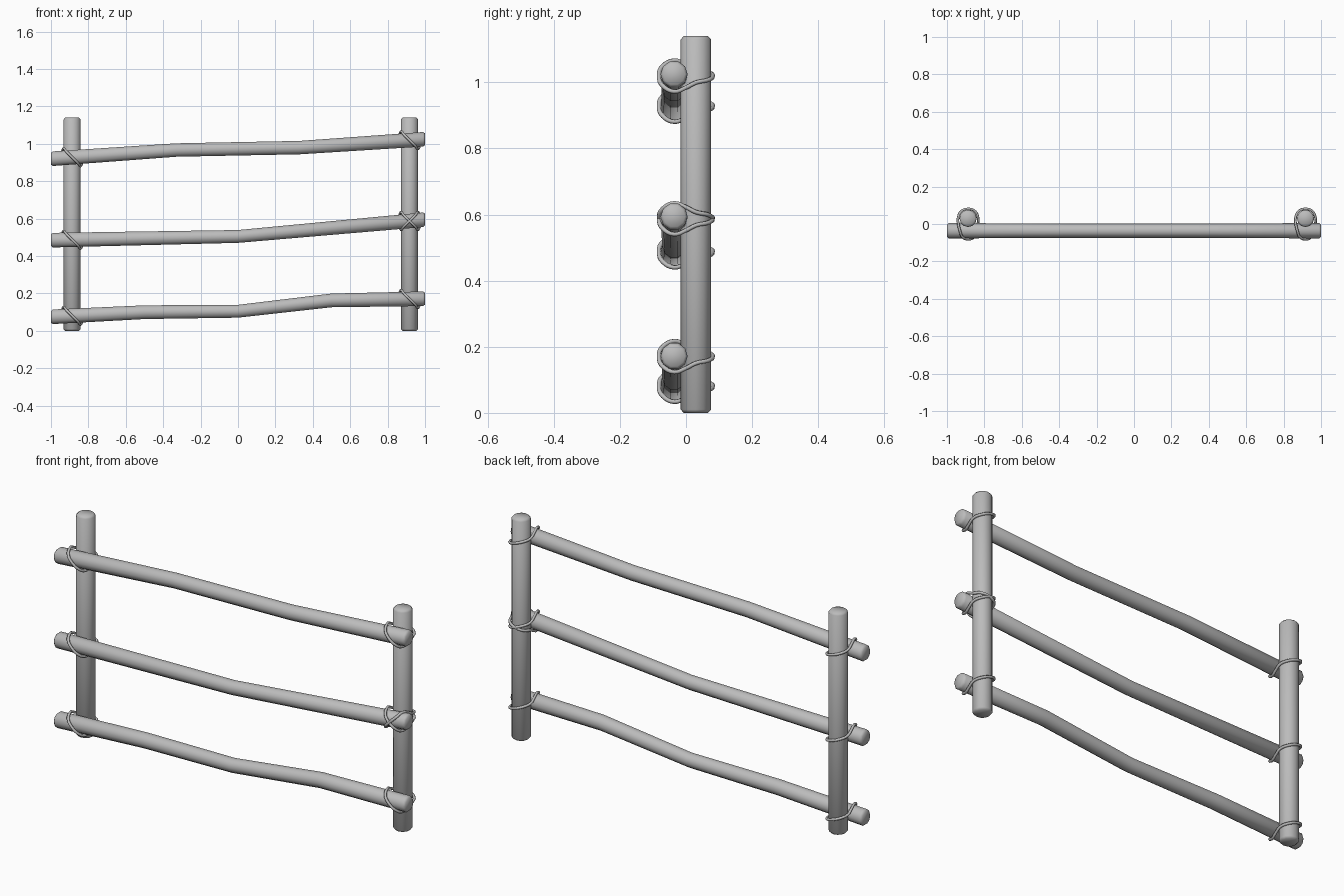
import bpy, bmesh, math
from mathutils import Vector

cube = bpy.data.objects.get("Cube")
if cube:
    bpy.data.objects.remove(cube, do_unlink=True)

# One flat material
grey = bpy.data.materials.new("plain_grey")
grey.use_nodes = True
colour = (0.5, 0.5, 0.5, 1)
grey.diffuse_color = colour
grey.node_tree.nodes["Principled BSDF"].inputs["Base Color"].default_value = colour


def smooth(ob, degrees):
    bpy.ops.object.select_all(action='DESELECT')
    ob.select_set(True)
    bpy.context.view_layer.objects.active = ob
    bpy.ops.object.shade_smooth_by_angle(angle=math.radians(degrees))


def pole(name, path, sides, bevel=0.01):
    """Round pole through (centre, radius) pairs, with softened ends."""
    (a, ra), (b, rb) = path[0], path[-1]
    step_a = (path[1][0] - a).normalized() * bevel
    step_b = (path[-2][0] - b).normalized() * bevel
    path = ([(a, ra * 0.8), (a + step_a, ra)] + path[1:-1]
            + [(b + step_b, rb), (b, rb * 0.8)])
    axis = Vector((0, 0, 1)) if abs(step_a.z) > abs(step_a.x) else Vector((1, 0, 0))
    u = Vector((0, 1, 0))
    v = axis.cross(u)
    bm = bmesh.new()
    rings = []
    for centre, radius in path:
        angles = [2 * math.pi * i / sides for i in range(sides)]
        rings.append([bm.verts.new(centre + radius * (u * math.cos(t) + v * math.sin(t)))
                      for t in angles])
    for r, s in zip(rings, rings[1:]):
        for i in range(sides):
            j = (i + 1) % sides
            bm.faces.new((r[i], r[j], s[j], s[i]))
    bm.faces.new(rings[0][::-1])
    bm.faces.new(rings[-1])
    bmesh.ops.recalc_face_normals(bm, faces=bm.faces)
    mesh = bpy.data.meshes.new(name)
    bm.to_mesh(mesh)
    bm.free()
    mesh.materials.append(grey)
    ob = bpy.data.objects.new(name, mesh)
    bpy.context.collection.objects.link(ob)
    smooth(ob, 60)
    return ob


# Half of a lashing loop (x, y, z offsets); the other half negates x and z
HALF_LOOP = [(0, -.082, 0), (.03, -.07, -.03), (.044, -.035, -.047),
             (.052, 0, -.035), (.054, .03, -.02), (.038, .067, -.012), (0, .081, 0)]


def lashing(name, x, z, lean=1):
    """Thin cord looped diagonally round a post and a rail."""
    loop = HALF_LOOP + [(-p[0], p[1], -p[2]) for p in HALF_LOOP[-2:0:-1]]
    curve = bpy.data.curves.new(name, 'CURVE')
    curve.dimensions = '3D'
    curve.bevel_depth = 0.007
    curve.bevel_resolution = 1
    curve.resolution_u = 4
    spline = curve.splines.new('BEZIER')
    spline.bezier_points.add(len(loop) - 1)
    spline.use_cyclic_u = True
    for point, (px, py, pz) in zip(spline.bezier_points, loop):
        point.co = (x + lean * px, py, z + pz)
        point.handle_left_type = point.handle_right_type = 'AUTO'
    curve.materials.append(grey)
    ob = bpy.data.objects.new(name, curve)
    bpy.context.collection.objects.link(ob)
    bpy.ops.object.select_all(action='DESELECT')
    ob.select_set(True)
    bpy.context.view_layer.objects.active = ob
    bpy.ops.object.convert(target='MESH')
    smooth(bpy.context.object, 70)


# Upright posts
POSTS = {"right": -0.887, "left": 0.917}
for side, x in POSTS.items():
    pole(side + "_post", [(Vector((x, 0.03, 0)), 0.046),
                          (Vector((x, 0.03, 1.14)), 0.046)], 12)

# Bent rails (x, z), slimmer in the middle, tied to both posts
RAILS = {
    "bottom": [(-1, .075), (-.5, .1), (0, .105), (.5, .163), (1, .172)],
    "middle": [(-1, .485), (0, .505), (1, .595)],
    "top": [(-1, .92), (-.33, .967), (.33, .98), (1, 1.025)],
}


def height_at(points, x):
    for (x0, z0), (x1, z1) in zip(points, points[1:]):
        if x0 <= x <= x1:
            return z0 + (z1 - z0) * (x - x0) / (x1 - x0)


for level, points in RAILS.items():
    pole(level + "_rail", [(Vector((x, -0.036, z)), 0.036 + 0.005 * abs(x))
                           for x, z in points], 10)
    for side, x in POSTS.items():
        lashing(f"{level}_{side}_lashing", x, height_at(points, x))

# Second cord crossing the first on one joint
x = POSTS["left"]
lashing("middle_left_cross_lashing", x, height_at(RAILS["middle"], x), -1)
